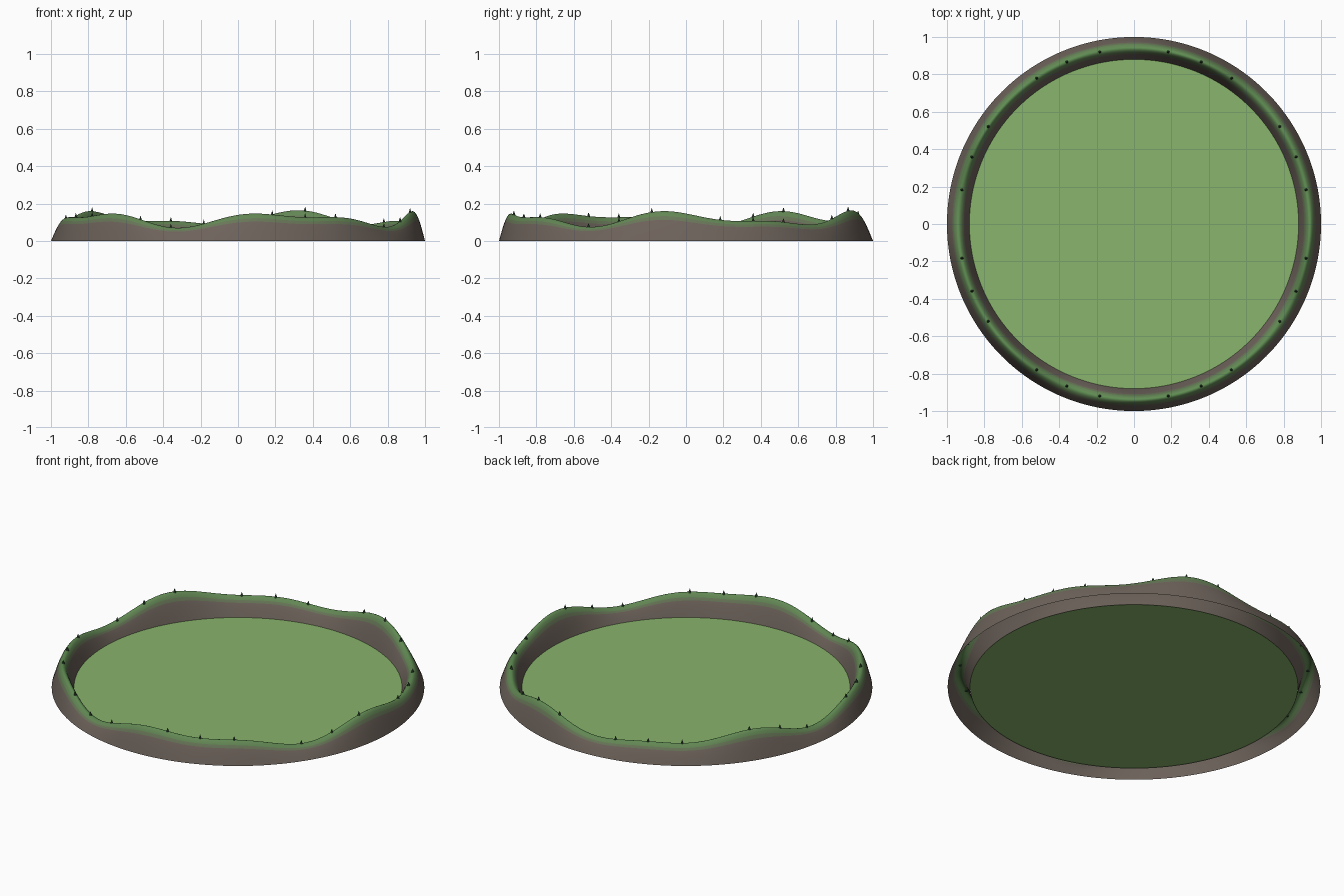
import bpy, bmesh
from math import sin, cos, pi, radians

if "Cube" in bpy.data.objects:
    bpy.data.objects.remove(bpy.data.objects["Cube"])

INNER, OUTER = 0.88, 1.0
SEG, PROF = 192, 16


def material(name, rgb):
    m = bpy.data.materials.new(name)
    m.diffuse_color = (*rgb, 1)
    m.use_nodes = True
    m.node_tree.nodes["Principled BSDF"].inputs["Base Color"].default_value = m.diffuse_color
    return m


def finish(name, bm, mats):
    me = bpy.data.meshes.new(name)
    bm.to_mesh(me)
    bm.free()
    for m in mats:
        me.materials.append(m)
    ob = bpy.data.objects.new(name, me)
    bpy.context.collection.objects.link(ob)
    return ob


def crest(a):
    # uneven ridge height around the ring
    return 0.117 + 0.03 * cos(5 * (a - radians(70))) + 0.017 * cos(9 * (a - radians(70)))


# Ridge: open arched strip swept round the field, rock blending to grass at the crest
ROCK, GRASS = (0.155, 0.125, 0.105), (0.115, 0.27, 0.085)
STEPS = 6
ridge_mats = [material(f"ridge_blend_{i}",
                       [r + (g - r) * i / (STEPS - 1) for r, g in zip(ROCK, GRASS)])
              for i in range(STEPS)]
bm = bmesh.new()
rings = []
for i in range(SEG):
    a = 2 * pi * i / SEG
    ring = []
    for j in range(PROF + 1):
        t = j / PROF
        r = OUTER + (INNER - OUTER) * t
        ring.append(bm.verts.new((r * cos(a), r * sin(a), crest(a) * sin(pi * t))))
    rings.append(ring)
for i in range(SEG):
    p, q = rings[i], rings[(i + 1) % SEG]
    for j in range(PROF):
        f = bm.faces.new((p[j], q[j], q[j + 1], p[j + 1]))
        f.smooth = True
        level = sin(pi * (j + 0.5) / PROF)
        k = max(0.0, min(1.0, (level - 0.6) / 0.4))
        f.material_index = round(k * (STEPS - 1))
finish("ridge", bm, ridge_mats)

# Field: flat grass disc inside the ridge
bm = bmesh.new()
bmesh.ops.create_circle(bm, cap_ends=True, segments=SEG, radius=INNER)
bmesh.ops.translate(bm, verts=bm.verts, vec=(0, 0, 0.003))
finish("field", bm, [material("field_grass", (0.25, 0.46, 0.15))])

# Trees: tiny cones along the crest, leaving a gap at every fourth spot
bm = bmesh.new()
for k in range(32):
    if k % 4 == 0:
        continue
    a = 2 * pi * k / 32
    cone = bmesh.ops.create_cone(bm, cap_ends=True, segments=6, radius1=0.009,
                                 radius2=0, depth=0.026)
    bmesh.ops.translate(bm, verts=cone["verts"],
                        vec=(0.938 * cos(a), 0.938 * sin(a), crest(a) + 0.008))
finish("trees", bm, [material("tree_green", (0.03, 0.07, 0.035))])
